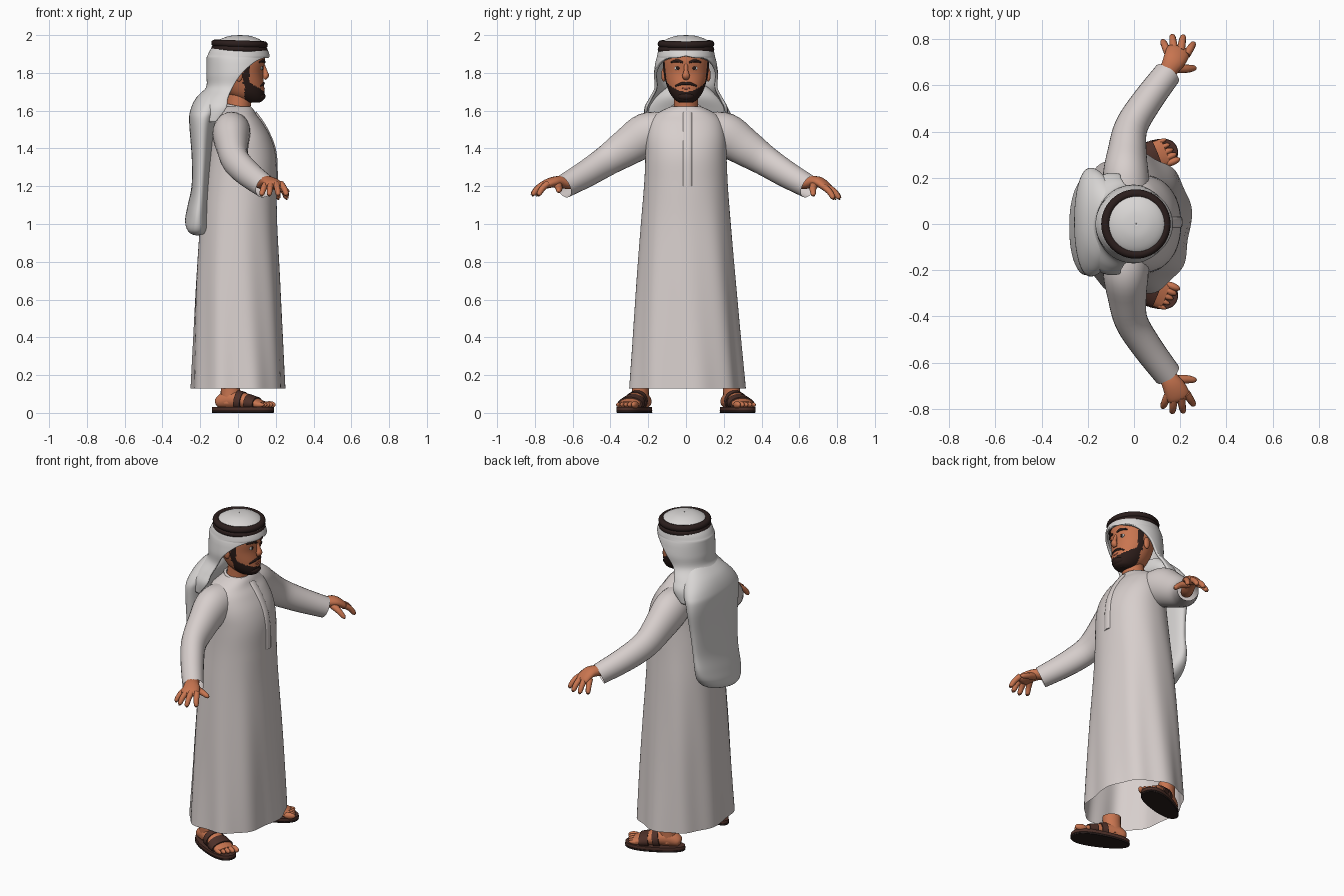
import bpy, bmesh, math
from mathutils import Vector

if "Cube" in bpy.data.objects:
    bpy.data.objects.remove(bpy.data.objects["Cube"], do_unlink=True)


def material(name, rgb):
    m = bpy.data.materials.new(name)
    m.use_nodes = True
    m.diffuse_color = (*rgb, 1)
    m.node_tree.nodes["Principled BSDF"].inputs["Base Color"].default_value = (*rgb, 1)
    return m


ROBE = material("warm white cloth", (.68, .62, .605))
SCARF = material("white cloth", (.69, .67, .66))
SKIN = material("tan skin", (.58, .178, .08))
HAIR = material("dark brown hair", (.025, .012, .010))
CORD = material("black brown cord", (.024, .013, .012))
STRAP = material("brown leather", (.075, .03, .022))
SOLE = material("dark sole", (.02, .012, .011))
WHITE = material("eye white", (.7, .7, .68))
LIP = material("lip red", (.34, .085, .05))


def finish(name, bm, mat):
    bmesh.ops.remove_doubles(bm, verts=bm.verts, dist=.00002)
    bmesh.ops.recalc_face_normals(bm, faces=bm.faces)
    for f in bm.faces:
        f.smooth = True
    me = bpy.data.meshes.new(name)
    bm.to_mesh(me)
    bm.free()
    me.materials.append(mat)
    ob = bpy.data.objects.new(name, me)
    bpy.context.collection.objects.link(ob)
    return ob


def spline(keys, n):
    # smooth resampling of key tuples
    out = []
    for i in range(len(keys) - 1):
        p0, p1, p2 = keys[max(i - 1, 0)], keys[i], keys[i + 1]
        p3 = keys[min(i + 2, len(keys) - 1)]
        for k in range(n):
            t = k / n
            out.append([.5 * (2 * b + (c - a) * t + (2 * a - 5 * b + 4 * c - d) * t * t
                              + (3 * b - a - 3 * c + d) * t ** 3)
                        for a, b, c, d in zip(p0, p1, p2, p3)])
    return out + [list(keys[-1])]


def skin(name, rings, mat, closed=True, caps=(True, True)):
    bm = bmesh.new()
    vs = [[bm.verts.new(p) for p in r] for r in rings]
    n = len(vs[0])
    for r, q in zip(vs, vs[1:]):
        for i in range(n if closed else n - 1):
            j = (i + 1) % n
            bm.faces.new((r[i], r[j], q[j], q[i]))
    for use, r in zip(caps, (vs[0], vs[-1])):
        if use and closed:
            for e in bm.faces.new(r).edges:
                e.smooth = False
    return finish(name, bm, mat)


def tube(name, keys, mat, n=4, sides=14, ref=(0, 0, 1), caps=(True, True)):
    # keys: x, y, z, half width, half height
    pts = spline(keys, n)
    pos = [Vector(p[:3]) for p in pts]
    rings = []
    for i, p in enumerate(pts):
        t = (pos[min(i + 1, len(pos) - 1)] - pos[max(i - 1, 0)]).normalized()
        side = t.cross(Vector(ref)).normalized()
        up = side.cross(t)
        rings.append([pos[i] + side * p[3] * math.cos(a) + up * p[4] * math.sin(a)
                      for a in (math.tau * k / sides for k in range(sides))])
    return skin(name, rings, mat, caps=caps)


def power(v, p):
    return math.copysign(abs(v) ** (2 / p), v)


def stack(name, keys, mat, n=6, sides=64, p=2, warp=None, caps=(True, True)):
    # keys: z, centre x, half depth, half width and, if open in front, gap angle
    opened = len(keys[0]) > 4
    rings = []
    for k in spline(keys, n):
        gap = math.radians(max(k[4], 0)) if opened else 0
        ring = []
        for i in range(sides + opened):
            a = gap + (math.tau - 2 * gap) * i / sides
            s = warp(a, k[0]) if warp else 1
            ring.append((k[1] + s * k[2] * power(math.cos(a), p),
                         s * k[3] * power(math.sin(a), p), k[0]))
        rings.append(ring)
    return skin(name, rings, mat, not opened, caps)


def ball(name, loc, scale, mat):
    bm = bmesh.new()
    bmesh.ops.create_uvsphere(bm, u_segments=20, v_segments=12, radius=1)
    ob = finish(name, bm, mat)
    ob.location, ob.scale = loc, scale
    return ob


def ring(name, loc, major, minor, mat, tilt):
    bpy.ops.mesh.primitive_torus_add(location=loc, rotation=(0, tilt, 0), major_radius=major,
                                     minor_radius=minor, major_segments=56, minor_segments=12)
    ob = bpy.context.object
    ob.name = name
    ob.data.materials.append(mat)
    bpy.ops.object.shade_smooth()


def front_x(keys, y, z):
    k = min(spline(keys, 12), key=lambda q: abs(q[0] - z))
    return k[1] + k[2] * math.sqrt(max(0, 1 - (y / k[3]) ** 2))


# Robe with soft folds toward the hem, open below
robe_keys = [(.128, 0, .246, .306), (.4, 0, .235, .285), (.7, 0, .222, .262),
             (1.0, .003, .204, .238), (1.2, .012, .192, .222), (1.35, .02, .181, .215),
             (1.45, .014, .163, .212), (1.53, -.002, .136, .197), (1.575, -.012, .112, .168),
             (1.605, -.005, .088, .118), (1.622, 0, .068, .08)]


def folds(a, z):
    low = max(0, 1.25 - z)
    return 1 + low * (.022 * math.sin(9 * a + 2 * z) + .012 * math.sin(5 * a - 2 * z))


stack("robe", robe_keys, ROBE, p=2.2, sides=96, warp=folds, caps=(False, True))
tube("placket", [(front_x(robe_keys, 0, z) - .002, .008, z, .024, .009)
                 for z in (1.59, 1.55, 1.5, 1.42, 1.35, 1.27, 1.2)], ROBE, ref=(1, 0, 0))
ring("collar", (0, 0, 1.617), .074, .008, ROBE, .2)

# Head, with beard and sideburns coloured by position
tube("neck", [(-.005, 0, 1.56, .066, .066), (.005, 0, 1.64, .064, .064),
              (.02, 0, 1.73, .066, .066)], SKIN, ref=(1, 0, 0), sides=24)
head_keys = [(1.642, .08, .03, .03), (1.655, .065, .068, .055), (1.69, .042, .098, .084),
             (1.74, .025, .112, .104), (1.8, .012, .12, .118), (1.87, .01, .132, .122),
             (1.92, .01, .12, .11), (1.96, .01, .05, .05)]
head = stack("head", head_keys, SKIN, n=9, sides=88)
head.data.materials.append(HAIR)
for f in head.data.polygons:
    x, y, z = f.center
    jaw = x > .035 and z < 1.765 - .6 * (x - .035)
    mouth = x > .1 and abs(y) < .04 and z > 1.706
    sideburn = .025 < x < .06 and 1.74 < z < 1.88 and abs(y) > .08
    if (jaw and not mouth) or sideburn:
        f.material_index = 1
tube("nose", [(.133, 0, 1.845, .010, .008), (.143, 0, 1.81, .012, .012),
              (.147, 0, 1.785, .020, .017), (.138, 0, 1.767, .014, .008)], SKIN, ref=(1, 0, 0))
ball("lips", (.133, 0, 1.718), (.009, .024, .007), LIP)
ball("chin_beard", (.112, 0, 1.676), (.034, .046, .025), HAIR)

# Features and limbs repeated on both sides
for s, label in ((1, "left"), (-1, "right")):
    y = .044 * s
    ex = front_x(head_keys, y, 1.825)
    ball(label + "_eye", (ex - .003, y, 1.825), (.007, .017, .011), WHITE)
    ball(label + "_iris", (ex + .003, y, 1.825), (.004, .009, .010), HAIR)
    tube(label + "_brow", [(front_x(head_keys, q, z) + .002, q * s, z, .006, h)
                           for q, z, h in ((.018, 1.855, .005), (.045, 1.864, .008),
                                           (.078, 1.857, .004))], HAIR)
    tube(label + "_moustache", [(.136, 0, 1.745, .006, .008), (.131, .025 * s, 1.742, .008, .008),
                                (.117, .056 * s, 1.730, .005, .005)], HAIR)
    ball(label + "_ear", (.005, .118 * s, 1.79), (.02, .013, .036), SKIN)

    # Sleeve, open at the cuff
    tube(label + "_sleeve", [(x, q * s, z, a, b) for x, q, z, a, b in (
        (-.025, .09, 1.515, .09, .08), (-.035, .2, 1.478, .1, .114),
        (-.03, .31, 1.408, .085, .1), (-.012, .42, 1.335, .072, .082),
        (.055, .53, 1.265, .066, .072), (.145, .65, 1.197, .060, .062))],
        ROBE, sides=24, caps=(True, False))

    # Hand with four fingers and a thumb, the left one lower
    drop = .012 if s > 0 else -.006
    tube(label + "_palm", [(x, q * s, z, a, b) for x, q, z, a, b in (
        (.09, .57, 1.235, .034, .03), (.125, .62, 1.215, .036, .030),
        (.152, .67, 1.224, .040, .030),
        (.175, .71, 1.22, .049, .027), (.194, .752, 1.2 - drop, .050, .021),
        (.198, .765, 1.19 - drop, .024, .008))], SKIN)
    for i, (kx, ky, tx, ty) in enumerate(((.15, .735, .126, .788), (.174, .75, .166, .810),
                                          (.202, .75, .212, .808), (.226, .732, .256, .778))):
        tube(f"{label}_finger_{i + 1}", [
            (kx, ky * s, 1.208 - drop, .018, .017),
            (kx * .4 + tx * .6, (ky * .4 + ty * .6) * s, 1.183 - drop, .016, .016),
            (tx, ty * s, 1.152 - drop, .013, .013),
            (tx, ty * s, 1.141 - drop, .004, .004)], SKIN, sides=10)
    tube(label + "_thumb", [(.17, .68 * s, 1.21, .024, .022), (.22, .672 * s, 1.19, .019, .018),
                            (.258, .674 * s, 1.17 - drop, .013, .013),
                            (.269, .676 * s, 1.162 - drop, .004, .004)], SKIN, sides=10)

    # Leg, foot and sandal, turned outward
    foot = [
        tube(label + "_leg", [(-.075, 0, .05, .045, .055), (-.07, 0, .12, .044, .052),
                              (-.068, 0, .17, .046, .054)], SKIN, ref=(1, 0, 0)),
        tube(label + "_foot", [(-.15, 0, .05, .015, .015), (-.135, 0, .055, .038, .032),
                               (-.08, 0, .07, .046, .05), (0, 0, .066, .052, .044),
                               (.07, 0, .052, .062, .03), (.12, 0, .043, .06, .018)], SKIN),
        tube(label + "_front_strap", [(.03, 0, .055, .067, .046),
                                      (.082, 0, .048, .070, .036)], STRAP, sides=24),
        tube(label + "_instep_strap", [(-.03, 0, .066, .058, .055),
                                       (.005, 0, .06, .061, .052)], STRAP, sides=24)]
    for i in range(5):
        q = -.05 + .025 * i
        r = .019 - .0015 * i
        foot.append(ball(f"{label}_toe_{i + 1}", (0, 0, 0), (1, 1, 1), SKIN))
        for v in foot[-1].data.vertices:
            v.co = (.132 - .006 * i + v.co.x * .036, s * (q + v.co.y * r * .85), .043 + v.co.z * r)
    for part, z0, z1, mat in (("sole", 0, .01, SOLE), ("insole", .01, .03, STRAP)):
        ob = stack(f"{label}_{part}", [(z0, 0, .17, .066), (z0 + .003, 0, .174, .069),
                                       (z1, 0, .172, .068)], mat, n=2, sides=40, p=2.3)
        for v in ob.data.vertices:
            v.co.y *= 1 + 1.1 * v.co.x
        foot.append(ob)
    for ob in foot:
        ob.location = (.025, .267 * s, 0)
        ob.rotation_euler.z = .38 * s

# Head scarf, open around the face
hood = stack("head_scarf", [
    (1.993, .01, .001, .001, 0), (1.987, .01, .06, .06, 0), (1.962, .01, .115, .115, 0),
    (1.92, .005, .145, .138, 0), (1.89, .003, .158, .146, 0), (1.881, 0, .159, .148, 26),
    (1.868, 0, .159, .152, 48), (1.842, 0, .159, .157, 65), (1.79, -.002, .158, .163, 84),
    (1.72, -.025, .138, .160, 92), (1.66, -.07, .145, .19, 84), (1.61, -.09, .143, .214, 80),
    (1.54, -.115, .112, .208, 92)], SCARF, n=5, sides=64)
cloth = hood.modifiers.new("cloth", "SOLIDIFY")
cloth.thickness, cloth.offset = .014, 0

# Tail of the scarf hanging down the back, lower on one side
tail = stack("scarf_tail", [
    (1.73, -.105, .05, .1), (1.67, -.137, .083, .17), (1.6, -.17, .083, .222),
    (1.53, -.188, .07, .235), (1.35, -.193, .052, .218), (1.2, -.2, .046, .210),
    (1.09, -.212, .055, .210), (1.02, -.216, .064, .19), (.982, -.215, .055, .145),
    (.966, -.215, .035, .09), (.962, -.215, .01, .03)], SCARF, p=2.2)
for v in tail.data.vertices:
    low = min(1, max(0, (1.5 - v.co.z) / .5))
    v.co.z += .27 * v.co.y * low
    v.co.y += .008 - .022 * low

# Double head cord
for i, z in enumerate((1.925, 1.953)):
    ring(f"head_cord_{i + 1}", (.008, 0, z), .131, .019, CORD, .035)
